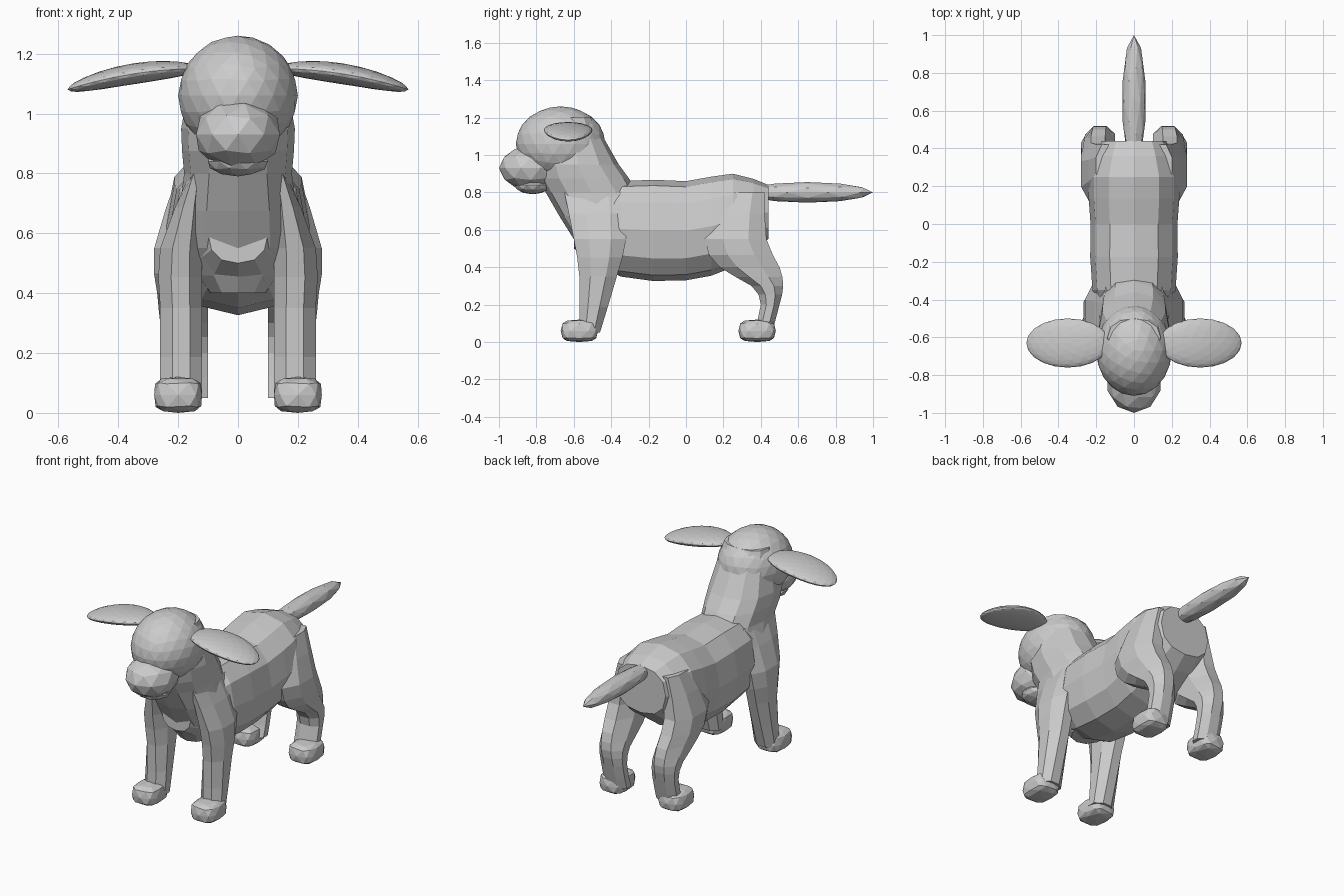
import bpy, bmesh, math
from mathutils import Vector

cube = bpy.data.objects.get("Cube")
if cube:
    bpy.data.objects.remove(cube, do_unlink=True)

grey = bpy.data.materials.new("soft grey")
grey.use_nodes = True
shade = (0.6, 0.6, 0.6, 1)
grey.diffuse_color = shade
grey.node_tree.nodes["Principled BSDF"].inputs["Base Color"].default_value = shade


def soften(value, power):
    """Push a unit coordinate outwards, so that a round shape turns boxy."""
    return math.copysign(abs(value) ** power, value)


def finish(name, bm, mirror):
    """Turn the mesh data into a flat-shaded object, mirrored if paired."""
    bmesh.ops.recalc_face_normals(bm, faces=bm.faces)
    mesh = bpy.data.meshes.new(name)
    bm.to_mesh(mesh)
    bm.free()
    mesh.materials.append(grey)
    obj = bpy.data.objects.new(name, mesh)
    bpy.context.collection.objects.link(obj)
    if mirror:
        obj.modifiers.new("both sides", "MIRROR")
    return obj


def blob(name, centre, radii, detail=2, power=1, mirror=False):
    """Faceted ellipsoid that fills the given radii."""
    bm = bmesh.new()
    bmesh.ops.create_icosphere(bm, subdivisions=detail, radius=1)
    reach = [max(v.co[axis] for v in bm.verts) for axis in range(3)]
    for v in bm.verts:
        unit = [soften(c / r, power) for c, r in zip(v.co, reach)]
        v.co = Vector(centre) + Vector(u * r for u, r in zip(unit, radii))
    return finish(name, bm, mirror)


def add_between(rows):
    """Insert one smoothly interpolated row between each pair of rows."""
    result = [rows[0]]
    for i in range(len(rows) - 1):
        before, after = rows[max(i - 1, 0)], rows[min(i + 2, len(rows) - 1)]
        middle = [(9 * (p + q) - o - r) / 16
                  for o, p, q, r in zip(before, rows[i], rows[i + 1], after)]
        result += [middle, rows[i + 1]]
    return result


def loft(name, rows, upright, sides, power, inner=None):
    """Skin rows of (position, low, high, outer x). With an inner x the part
    is one of a mirrored pair, otherwise each row is symmetric."""
    paired = inner is not None
    turn = 0.5 if paired else 0
    bm = bmesh.new()
    rings = []
    for position, low, high, outer in add_between(rows):
        start = inner if paired else -outer
        ring = []
        for i in range(sides):
            angle = math.tau * (i + turn) / sides
            fit = math.cos(math.pi / sides) if paired else 1
            along = soften(math.cos(angle) / fit, power)
            across = soften(math.sin(angle) / fit, power)
            x = (start + outer) / 2 + across * (outer - start) / 2
            side = (low + high) / 2 + along * (high - low) / 2
            ring.append(bm.verts.new((x, side, position) if upright
                                     else (x, position, side)))
        rings.append(ring)
    for lower, upper in zip(rings, rings[1:]):
        for i in range(sides):
            bm.faces.new((lower[i - 1], lower[i], upper[i], upper[i - 1]))
    bm.faces.new(rings[0])
    bm.faces.new(rings[-1])
    return finish(name, bm, paired)


# Torso from chest to rump: y, belly, back, half width
loft("torso", [(-.6, .5, .7, .1), (-.35, .35, .86, .22), (0, .33, .86, .23),
               (.25, .4, .9, .24), (.44, .55, .84, .17)],
     upright=False, sides=12, power=.85)

# Chest and neck: z, front, back, half width
loft("neck", [(.4, -.5, -.2, .1), (.55, -.6, -.2, .2), (.8, -.75, -.26, .18),
              (.95, -.8, -.36, .19), (1.2, -.7, -.5, .14)],
     upright=True, sides=12, power=.9)

# Head, muzzle and jaw
blob("head", (0, -.67, 1.06), (.2, .24, .2), detail=3)
blob("muzzle", (0, -.83, .93), (.14, .17, .12))
blob("lower_jaw", (0, -.82, .84), (.1, .1, .05))

# Ears droop towards their tips
ears = blob("ears", (.35, -.63, 1.15), (.22, .13, .035), detail=3, mirror=True)
for v in ears.data.vertices:
    v.co.z -= .36 * (v.co.x - .13) ** 2

# Legs: z, front, back, outer x
loft("front_legs", [(.05, -.57, -.46, .26), (.35, -.57, -.37, .26),
                    (.55, -.6, -.32, .26), (.8, -.65, -.32, .16)],
     upright=True, sides=8, power=1, inner=.12)
loft("hind_legs", [(.05, .36, .46, .25), (.2, .4, .5, .25), (.3, .35, .52, .26),
                   (.4, .18, .5, .27), (.55, .1, .43, .28), (.8, .2, .42, .2)],
     upright=True, sides=8, power=1, inner=.1)

# Paws
for name, y in (("front_paws", -.57), ("hind_paws", .38)):
    blob(name, (.2, y, .06), (.08, .1, .06), power=.6, mirror=True)

# Tail, straight out behind
blob("tail", (0, .65, .8), (.06, .35, .055))
